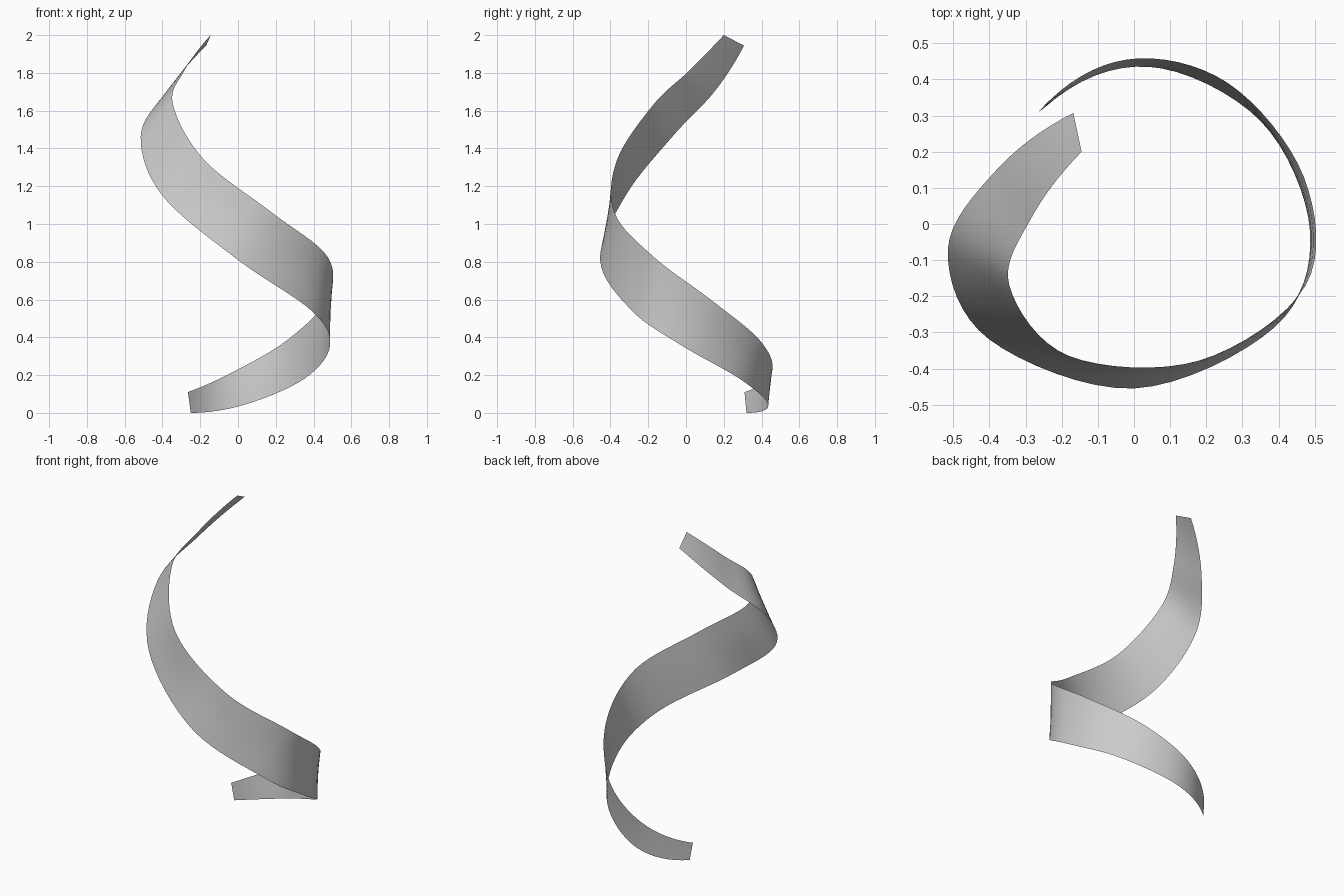
import bpy
from mathutils import Vector

default_cube = bpy.data.objects.get("Cube")
if default_cube:
    bpy.data.objects.remove(default_cube, do_unlink=True)

STEPS = 8    # segments between guide points
ACROSS = 4   # strips across the band

# Guide points along the two long edges of the ribbon, from bottom to top
lower_guide = [(-.25, .32, 0), (.04, .435, .045), (.35, .285, .18),
               (.487, -.02, .355), (.39, -.285, .54), (0, -.455, .81),
               (-.4, -.32, 1.15), (-.515, -.07, 1.465), (-.38, .15, 1.7),
               (-.168, .307, 1.945)]
upper_guide = [(-.265, .31, .11), (-.02, .455, .22), (.26, .39, .385),
               (.47, .13, .6), (.475, -.17, .825), (.18, -.378, 1.06),
               (-.18, -.365, 1.34), (-.345, -.17, 1.635), (-.285, .015, 1.81),
               (-.145, .2, 2)]


def smooth_path(guide):
    """Return a smooth curve through the guide points."""
    pts = [Vector(p) for p in guide]
    before = 3 * pts[0] - 3 * pts[1] + pts[2]
    after = 3 * pts[-1] - 3 * pts[-2] + pts[-3]
    pts = [before] + pts + [after]
    path = []
    for a, b, c, d in zip(pts, pts[1:], pts[2:], pts[3:]):
        for step in range(STEPS):
            t = step / STEPS
            path.append(b + t * ((c - a) + t * ((2 * a - 5 * b + 4 * c - d)
                                                + t * (3 * b - a - 3 * c + d))) / 2)
    path.append(pts[-2])
    return path


def loft(name, first, second, material):
    """Span a single-layer band between two edge paths."""
    verts = [a.lerp(b, k / ACROSS) for a, b in zip(first, second)
             for k in range(ACROSS + 1)]
    row = ACROSS + 1
    faces = []
    for i in range(len(first) - 1):
        for k in range(ACROSS):
            corner = i * row + k
            faces.append((corner, corner + 1, corner + row + 1, corner + row))
    mesh = bpy.data.meshes.new(name)
    mesh.from_pydata(verts, [], faces)
    mesh.flip_normals()
    mesh.materials.append(material)
    mesh.shade_smooth()
    band = bpy.data.objects.new(name, mesh)
    bpy.context.collection.objects.link(band)
    return band


# Plain light grey
light_grey = bpy.data.materials.new("light_grey")
light_grey.use_nodes = True
colour = (0.6, 0.6, 0.6, 1)
light_grey.diffuse_color = colour
light_grey.node_tree.nodes["Principled BSDF"].inputs["Base Color"].default_value = colour

# Twisting spiral band
loft("spiral_ribbon", smooth_path(lower_guide), smooth_path(upper_guide), light_grey)
